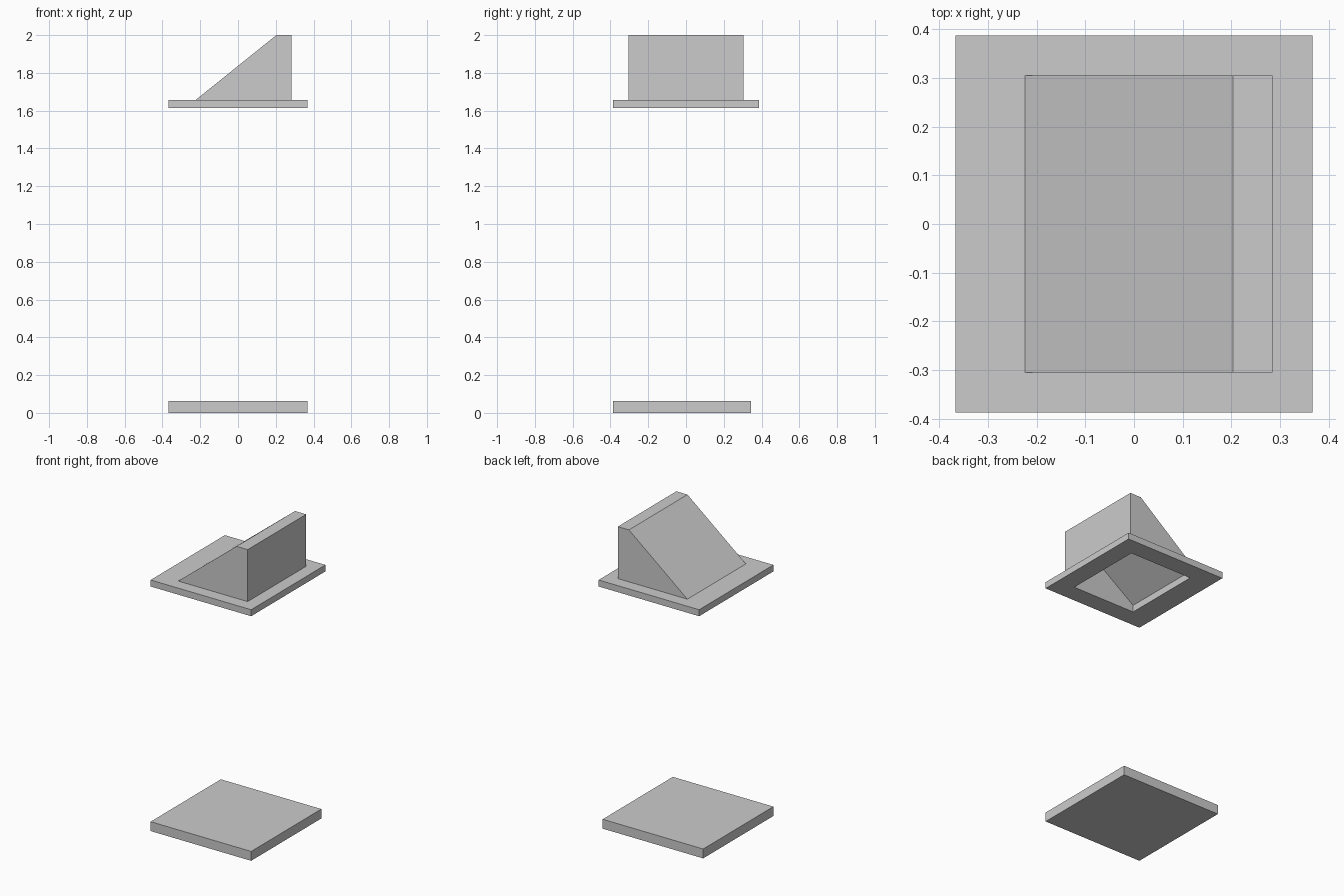
import bpy, bmesh

if "Cube" in bpy.data.objects:
    bpy.data.objects.remove(bpy.data.objects["Cube"])


def prism(name, profile, y0, y1):
    """Extrude an x-z profile along y."""
    bm = bmesh.new()
    face = bm.faces.new([bm.verts.new((x, y0, z)) for x, z in profile])
    ext = bmesh.ops.extrude_face_region(bm, geom=[face])["geom"]
    verts = [g for g in ext if isinstance(g, bmesh.types.BMVert)]
    bmesh.ops.translate(bm, verts=verts, vec=(0, y1 - y0, 0))
    bmesh.ops.recalc_face_normals(bm, faces=bm.faces)
    mesh = bpy.data.meshes.new(name)
    bm.to_mesh(mesh)
    bm.free()
    obj = bpy.data.objects.new(name, mesh)
    bpy.context.collection.objects.link(obj)
    return obj


def slab(name, x, y0, y1, z0, z1):
    return prism(name, [(-x, z0), (x, z0), (x, z1), (-x, z1)], y0, y1)


# Floor slab, slightly short at the back
slab("floor_slab", 0.367, -0.387, 0.345, 0.0, 0.062)

# Upper flange plate and the sloped hood standing on it
flange = slab("flange_plate", 0.367, -0.387, 0.387, 1.614, 1.657)
hood = prism("sloped_hood",
             [(-0.225, 1.656), (0.284, 1.656), (0.284, 2.0), (0.203, 2.0)],
             -0.305, 0.305)

# Hollow interior, open through the flange
cutter = prism("hollow_cutter",
               [(-0.216, 1.55), (0.244, 1.55), (0.244, 1.96),
                (0.212, 1.96), (-0.216, 1.659)],
               -0.266, 0.266)
cutter.hide_render = True
for obj in (flange, hood):
    mod = obj.modifiers.new("hollow", 'BOOLEAN')
    mod.operation = 'DIFFERENCE'
    mod.solver = 'EXACT'
    mod.object = cutter
    bpy.context.view_layer.objects.active = obj
    bpy.ops.object.modifier_apply(modifier=mod.name)
bpy.data.objects.remove(cutter)
